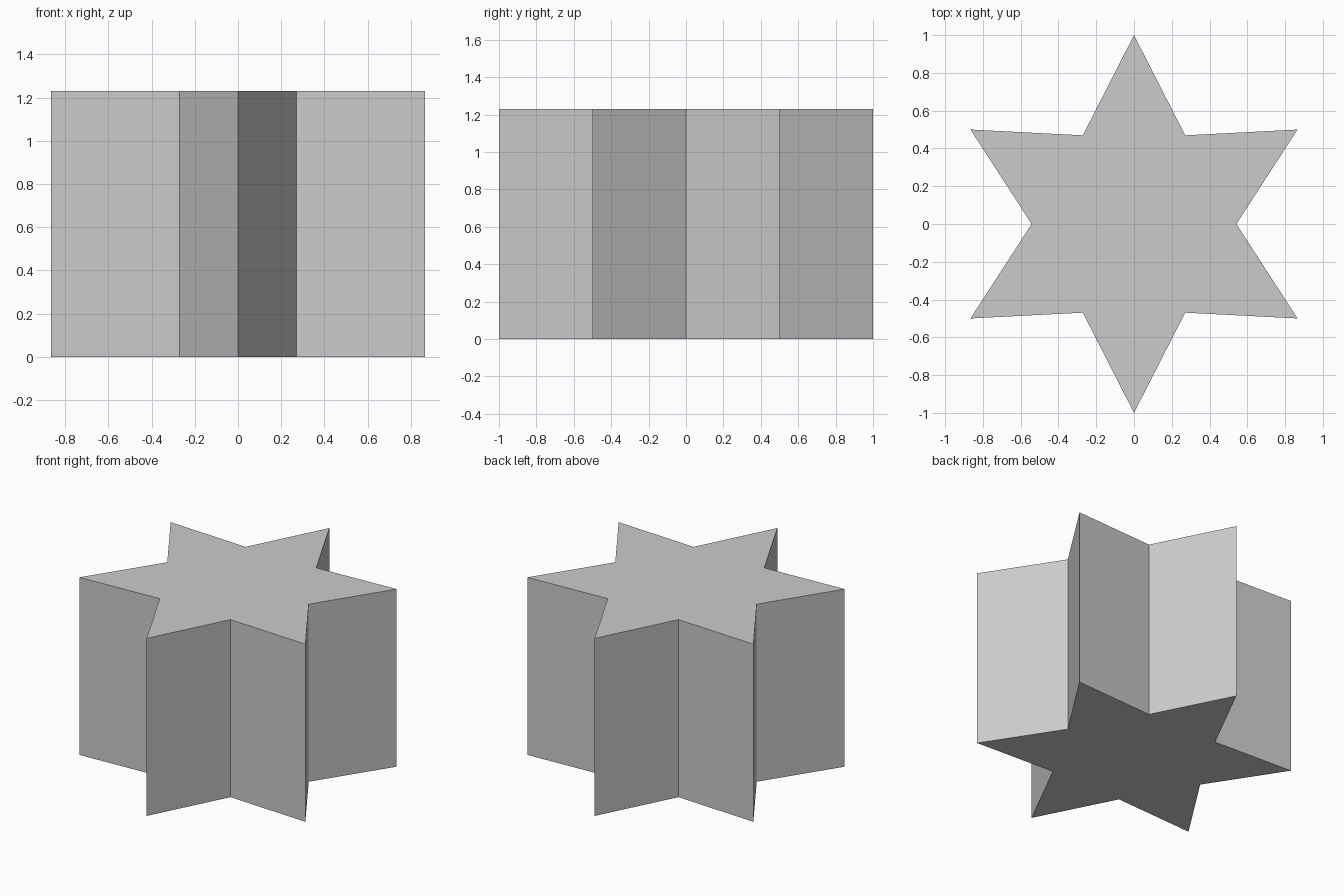
import bpy, bmesh, math

if "Cube" in bpy.data.objects:
    bpy.data.objects.remove(bpy.data.objects["Cube"])

POINTS, OUTER, INNER, HEIGHT = 6, 1.0, 0.542, 1.23

# Star outline on the ground, alternating tips and notches
bm = bmesh.new()
outline = []
for i in range(POINTS * 2):
    r = INNER if i % 2 else OUTER
    a = math.pi / 2 + i * math.pi / POINTS
    outline.append(bm.verts.new((r * math.cos(a), r * math.sin(a), 0)))
base = bm.faces.new(outline)

# Extrude upward into a closed prism
top = bmesh.ops.extrude_face_region(bm, geom=[base], use_keep_orig=True)["geom"]
bmesh.ops.translate(bm, vec=(0, 0, HEIGHT),
                    verts=[g for g in top if isinstance(g, bmesh.types.BMVert)])
bmesh.ops.recalc_face_normals(bm, faces=bm.faces)

mesh = bpy.data.meshes.new("star_prism")
bm.to_mesh(mesh)
bm.free()
bpy.context.collection.objects.link(bpy.data.objects.new("star_prism", mesh))
